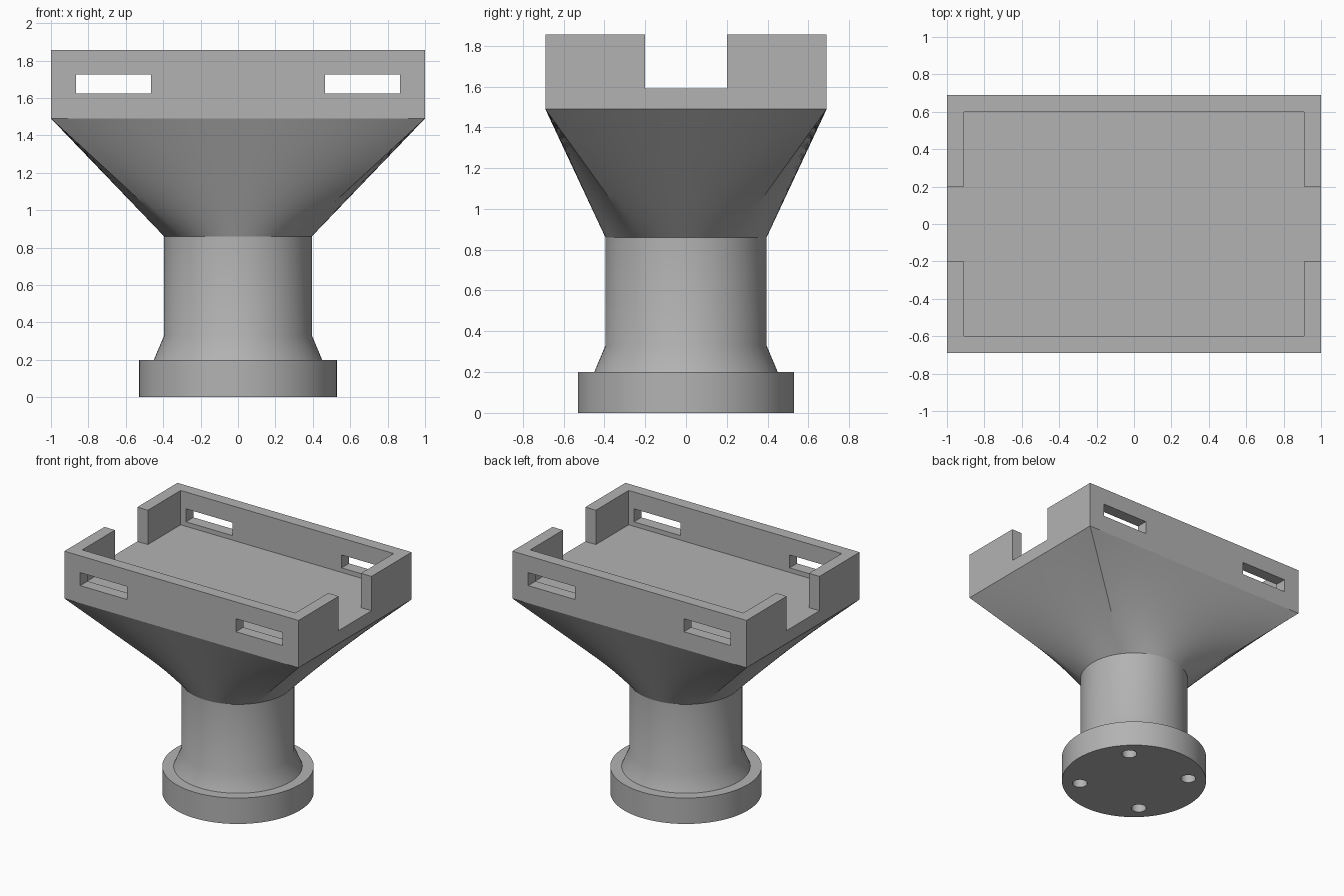
import bpy, bmesh
from math import pi, radians, sin, cos
from mathutils import Vector

cube = bpy.data.objects.get("Cube")
if cube:
    bpy.data.objects.remove(cube, do_unlink=True)

# One plain grey
grey = bpy.data.materials.new("plain grey")
grey.use_nodes = True
colour = (0.45, 0.45, 0.45, 1)
grey.diffuse_color = colour
grey.node_tree.nodes["Principled BSDF"].inputs["Base Color"].default_value = colour

HALF_X, HALF_Y = 1.0, 0.69       # tray footprint
TRAY_Z, FLOOR_Z, TOP_Z = 1.49, 1.59, 1.855
NECK_R, NECK_Z = 0.395, 0.86
WALL = 0.09


def make_object(name, bm):
    bmesh.ops.recalc_face_normals(bm, faces=bm.faces)
    mesh = bpy.data.meshes.new(name)
    bm.to_mesh(mesh)
    bm.free()
    mesh.materials.append(grey)
    obj = bpy.data.objects.new(name, mesh)
    bpy.context.collection.objects.link(obj)
    return obj


def add_box(bm, lo, hi):
    lo, hi = Vector(lo), Vector(hi)
    verts = bmesh.ops.create_cube(bm, size=1)["verts"]
    bmesh.ops.scale(bm, vec=hi - lo, verts=verts)
    bmesh.ops.translate(bm, vec=(lo + hi) / 2, verts=verts)


def cut(obj, name, bm):
    cutter = make_object(name, bm)
    cutter.hide_render = True
    cutter.hide_viewport = True
    mod = obj.modifiers.new(name, "BOOLEAN")
    mod.operation, mod.solver, mod.object = "DIFFERENCE", "EXACT", cutter
    bpy.context.view_layer.objects.active = obj
    bpy.ops.object.modifier_apply(modifier=mod.name)
    bpy.data.objects.remove(cutter, do_unlink=True)


def smooth(obj):
    bpy.ops.object.select_all(action="DESELECT")
    obj.select_set(True)
    bpy.context.view_layer.objects.active = obj
    bpy.ops.object.shade_smooth_by_angle(angle=radians(30))


# Pedestal: round foot, flared collar and neck turned from one profile
profile = [(0, 0), (0.53, 0), (0.53, 0.2), (0.45, 0.2), (NECK_R, 0.33),
           (NECK_R, NECK_Z), (0, NECK_Z)]
bm = bmesh.new()
points = [bm.verts.new((r, 0, z)) for r, z in profile]
edges = [bm.edges.new(pair) for pair in zip(points, points[1:])]
bmesh.ops.spin(bm, geom=points + edges, cent=(0, 0, 0), axis=(0, 0, 1),
               angle=2 * pi, steps=96)
bmesh.ops.remove_doubles(bm, verts=bm.verts, dist=0.0005)
pedestal = make_object("pedestal", bm)

# Four screw holes in the underside
bm = bmesh.new()
for k in range(4):
    a = pi / 4 + k * pi / 2
    hole = bmesh.ops.create_cone(bm, cap_ends=True, segments=32, radius1=0.055,
                                 radius2=0.055, depth=0.3)["verts"]
    bmesh.ops.translate(bm, vec=(0.4 * cos(a), 0.4 * sin(a), 0), verts=hole)
cut(pedestal, "screw_holes", bm)
smooth(pedestal)

# Funnel: ruled loft from the round neck to the rectangular tray
corner = pi / 2 * HALF_Y / (HALF_X + HALF_Y)
angles = [corner, pi - corner, pi + corner, 2 * pi - corner, 2 * pi + corner]
corners = [Vector((sx * HALF_X, sy * HALF_Y, TRAY_Z))
           for sx, sy in ((1, 1), (-1, 1), (-1, -1), (1, -1), (1, 1))]
rulings = []
for k in range(4):
    steps = 30 if k % 2 == 0 else 20
    for i in range(steps):
        f = i / steps
        a = angles[k] + (angles[k + 1] - angles[k]) * f
        rulings.append((Vector((NECK_R * cos(a), NECK_R * sin(a), NECK_Z)),
                        corners[k].lerp(corners[k + 1], f)))
ROWS = 12
bm = bmesh.new()
rings = [[bm.verts.new(low.lerp(high, j / ROWS)) for low, high in rulings]
         for j in range(ROWS + 1)]
for lower, upper in zip(rings, rings[1:]):
    for i in range(len(lower)):
        bm.faces.new((lower[i - 1], lower[i], upper[i], upper[i - 1]))
smooth(make_object("funnel", bm))

# Tray: solid block, hollowed, then notched at the ends and slotted
bm = bmesh.new()
add_box(bm, (-HALF_X, -HALF_Y, TRAY_Z), (HALF_X, HALF_Y, TOP_Z))
tray = make_object("tray", bm)

bm = bmesh.new()
add_box(bm, (WALL - HALF_X, WALL - HALF_Y, FLOOR_Z),
        (HALF_X - WALL, HALF_Y - WALL, 2))
cut(tray, "tray_hollow", bm)

bm = bmesh.new()
add_box(bm, (-1.2, -0.2, FLOOR_Z), (1.2, 0.2, 2))
cut(tray, "end_notches", bm)

bm = bmesh.new()
for x in (-0.865, 0.465):
    add_box(bm, (x, -1, 1.625), (x + 0.4, 1, 1.725))
cut(tray, "strap_slots", bm)
